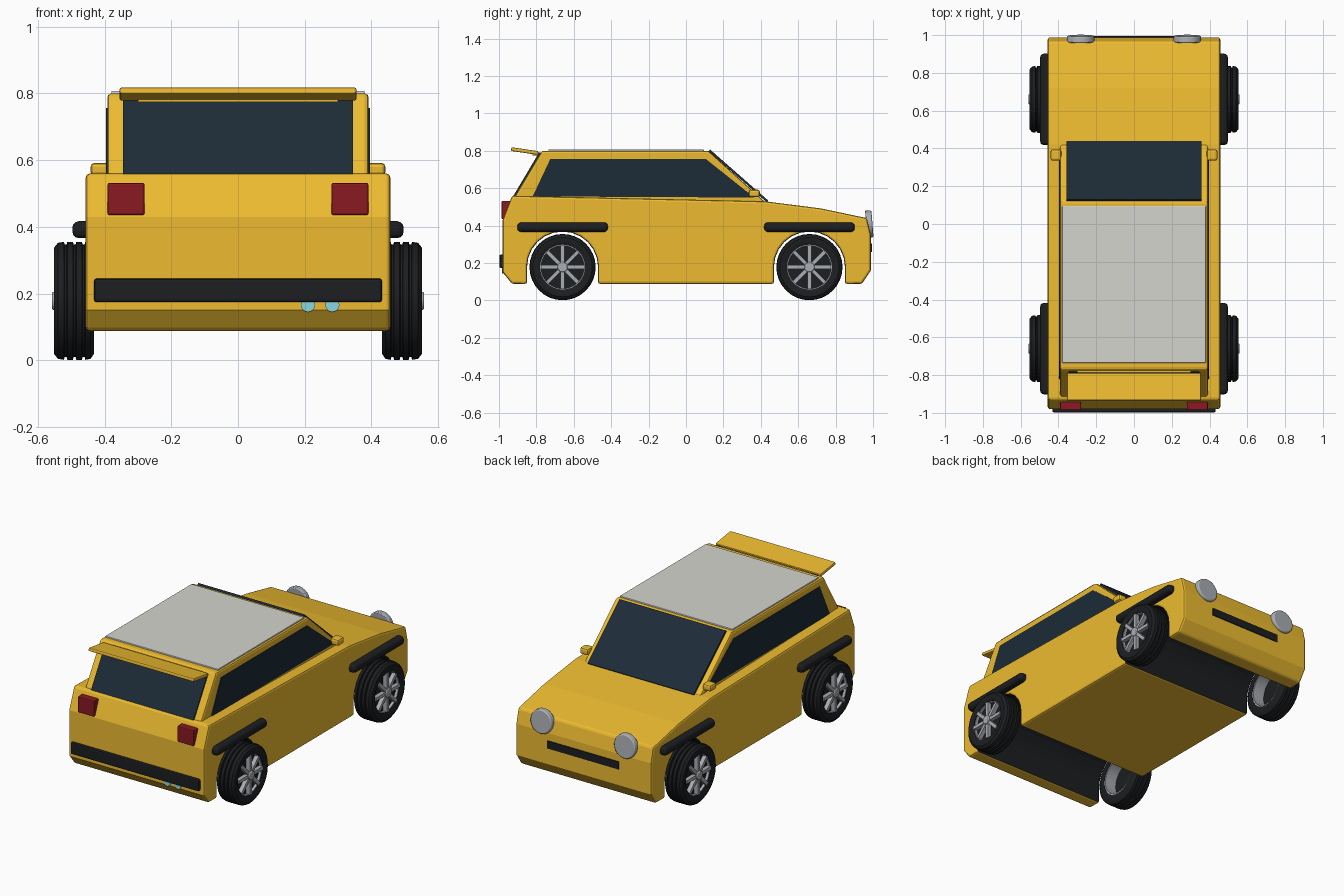
import bpy, bmesh, math
from mathutils import Vector, Matrix

if "Cube" in bpy.data.objects:
    bpy.data.objects.remove(bpy.data.objects["Cube"])


def material(name, *rgb):
    m = bpy.data.materials.new(name)
    m.diffuse_color = (*rgb, 1)
    m.use_nodes = True
    m.node_tree.nodes["Principled BSDF"].inputs["Base Color"].default_value = m.diffuse_color
    return m


YELLOW = material("yellow paint", 0.85, 0.50, 0.03)
BLACK = material("black rubber", 0.012, 0.013, 0.015)
GLASS = material("dark glass", 0.012, 0.024, 0.038)
RED = material("red lens", 0.25, 0.01, 0.015)
WHITE = material("white roof", 0.66, 0.66, 0.62)
SILVER = material("silver", 0.40, 0.42, 0.45)
TEAL = material("teal metal", 0.25, 0.68, 0.75)


def finish(name, bm, mat, bevel=0.0, segments=2, smooth=False):
    bmesh.ops.recalc_face_normals(bm, faces=bm.faces)
    me = bpy.data.meshes.new(name)
    bm.to_mesh(me)
    bm.free()
    ob = bpy.data.objects.new(name, me)
    bpy.context.collection.objects.link(ob)
    me.materials.append(mat)
    if bevel:
        b = ob.modifiers.new("bevel", 'BEVEL')
        b.width, b.segments, b.limit_method = bevel, segments, 'ANGLE'
        b.angle_limit = math.radians(40)
    if smooth:
        bpy.ops.object.select_all(action='DESELECT')
        ob.select_set(True)
        bpy.context.view_layer.objects.active = ob
        bpy.ops.object.shade_smooth_by_angle(angle=math.radians(35))
    return ob


def prism(name, profile, x0, x1, mat, **kw):
    """Extrude a (y, z) outline from x0 to x1."""
    bm = bmesh.new()
    face = bm.faces.new([bm.verts.new((x0, y, z)) for y, z in profile])
    ext = bmesh.ops.extrude_face_region(bm, geom=[face])["geom"]
    bmesh.ops.translate(bm, vec=(x1 - x0, 0, 0),
                        verts=[v for v in ext if isinstance(v, bmesh.types.BMVert)])
    return finish(name, bm, mat, **kw)


def box(name, x, y, z, mat, **kw):
    return prism(name, [(y[0], z[0]), (y[1], z[0]), (y[1], z[1]), (y[0], z[1])], x[0], x[1], mat, **kw)


def slab(name, a, b, t, x, mat, **kw):
    """Sloped sheet between two (y, z) points, with thickness t either side."""
    a, b = Vector(a), Vector(b)
    d = (b - a).normalized()
    n = Vector((-d.y, d.x)) * t
    return prism(name, [a - n, b - n, b + n, a + n], -x, x, mat, **kw)


def lathe(name, profile, at, mat, side=1, n=32):
    """Spin a closed (x, radius) outline about a line along x."""
    bm = bmesh.new()
    rings = [[bm.verts.new((at[0] + side * x, at[1] + r * math.cos(a), at[2] + r * math.sin(a)))
              for x, r in profile] for a in (math.tau * i / n for i in range(n))]
    for i in range(n):
        p, q = rings[i], rings[(i + 1) % n]
        for j in range(len(profile)):
            k = (j + 1) % len(profile)
            bm.faces.new((p[j], p[k], q[k], q[j]))
    return finish(name, bm, mat, smooth=True)


def cylinder(name, at, r1, r2, depth, axis, mat, bevel=0.0):
    bm = bmesh.new()
    rot = Vector((0, 0, 1)).rotation_difference(Vector(axis)).to_matrix().to_4x4()
    bmesh.ops.create_cone(bm, cap_ends=True, segments=28, radius1=r1, radius2=r2, depth=depth,
                          matrix=Matrix.Translation(at) @ rot)
    return finish(name, bm, mat, bevel=bevel, smooth=True)


# Lower body with two wheel arches cut through the outline
AXLES, WZ, WR = (-0.66, 0.66), 0.178, 0.177


def arch(yc, r=0.19):
    return [(yc - r, 0.088)] + [(yc - r * math.cos(math.pi * i / 12), WZ + r * math.sin(math.pi * i / 12))
                                for i in range(13)] + [(yc + r, 0.088)]


outline = ([(-0.93, 0.088)] + arch(AXLES[0]) + arch(AXLES[1]) +
           [(0.94, 0.088), (0.988, 0.16), (0.988, 0.35), (0.967, 0.44), (0.72, 0.492),
            (0.42, 0.53), (-0.93, 0.56), (-0.98, 0.43), (-0.98, 0.15)])
body = prism("lower_body", outline, -0.457, 0.457, YELLOW, bevel=0.012)
body.data.materials.append(BLACK)
for p in body.data.polygons:
    c = p.center
    if abs(c.x) < 0.1 and 0.089 < c.z < 0.375 and any(abs(abs(c.y) - 0.66) < d for d in (0.195,)):
        p.material_index = 1

# Cabin, glass and roof panel
prism("cabin", [(-0.925, 0.54), (-0.77, 0.80), (0.12, 0.80), (0.43, 0.52)], -0.392, 0.392, YELLOW, bevel=0.012)
slab("windshield", (0.435, 0.53), (0.125, 0.802), 0.006, 0.358, GLASS)
slab("rear_window", (-0.918, 0.556), (-0.78, 0.788), 0.006, 0.345, GLASS)
for s, side in ((1, "right"), (-1, "left")):
    prism(side + "_side_window", [(-0.82, 0.556), (-0.725, 0.757), (0.105, 0.757), (0.365, 0.55)],
          s * 0.38, s * 0.396, GLASS)
box("roof_panel", (-0.38, 0.38), (-0.735, 0.095), (0.79, 0.808), WHITE, bevel=0.003)
slab("spoiler", (-0.935, 0.809), (-0.79, 0.788), 0.010, 0.355, YELLOW, bevel=0.006)
box("spoiler_mount", (-0.3, 0.3), (-0.82, -0.765), (0.775, 0.79), YELLOW)

# Bumper, grille and exhaust
box("rear_bumper", (-0.432, 0.432), (-0.998, -0.96), (0.174, 0.245), BLACK, bevel=0.008)
box("front_grille", (-0.24, 0.24), (0.96, 0.994), (0.258, 0.304), BLACK)
for i, x in enumerate((0.21, 0.283)):
    cylinder(f"exhaust_pipe_{i + 1}", (x, -0.935, 0.166), 0.021, 0.021, 0.1, (0, 1, 0), TEAL)

# Parts repeated on each side
for s, side in ((1, "right"), (-1, "left")):
    box(side + "_tail_light", (s * 0.28, s * 0.391), (-0.986, -0.94), (0.435, 0.532), RED, bevel=0.006)
    cylinder(side + "_headlight", (s * 0.282, 0.98, 0.408), 0.075, 0.071, 0.034, (0, 1, 0.08), SILVER, bevel=0.006)
    box(side + "_mirror", (s * 0.385, s * 0.442), (0.335, 0.395), (0.552, 0.592), YELLOW, bevel=0.012)
    for yc, end in zip(AXLES, ("rear", "front")):
        tag = f"{side}_{end}_"
        box(tag + "fender_flare", (s * 0.43, s * 0.497), (yc - 0.242, yc + 0.242), (0.366, 0.417),
            BLACK, bevel=0.02, segments=3)

        # Grooved tyre, rim barrel, backing disc, hub and eight spokes
        w = WR
        tread = [(0.432, 0.12), (0.432, w - 0.018), (0.442, w - 0.003)]
        for g in (0.463, 0.49, 0.517):
            tread += [(g - 0.005, w), (g - 0.003, w - 0.008), (g + 0.003, w - 0.008), (g + 0.005, w)]
        tread += [(0.54, w - 0.003), (0.552, w - 0.018), (0.552, 0.135), (0.545, 0.12)]
        hub = (0, yc, WZ)
        lathe(tag + "tyre", tread, hub, BLACK, s)
        lathe(tag + "rim", [(0.434, 0.112), (0.434, 0.122), (0.54, 0.122), (0.54, 0.115)], hub, SILVER, s)
        cylinder(tag + "wheel_back", (s * 0.518, yc, WZ), 0.118, 0.118, 0.012, (1, 0, 0), BLACK)
        cylinder(tag + "hub", (s * 0.538, yc, WZ), 0.027, 0.027, 0.04, (1, 0, 0), SILVER, bevel=0.004)
        bm = bmesh.new()
        for k in range(8):
            m = (Matrix.Translation((s * 0.536, yc, WZ)) @ Matrix.Rotation(k * math.pi / 4, 4, 'X')
                 @ Matrix.Translation((0, 0, 0.066)) @ Matrix.Diagonal((0.026, 0.02, 0.1, 1)))
            bmesh.ops.create_cube(bm, size=1, matrix=m)
        finish(tag + "spokes", bm, SILVER)
